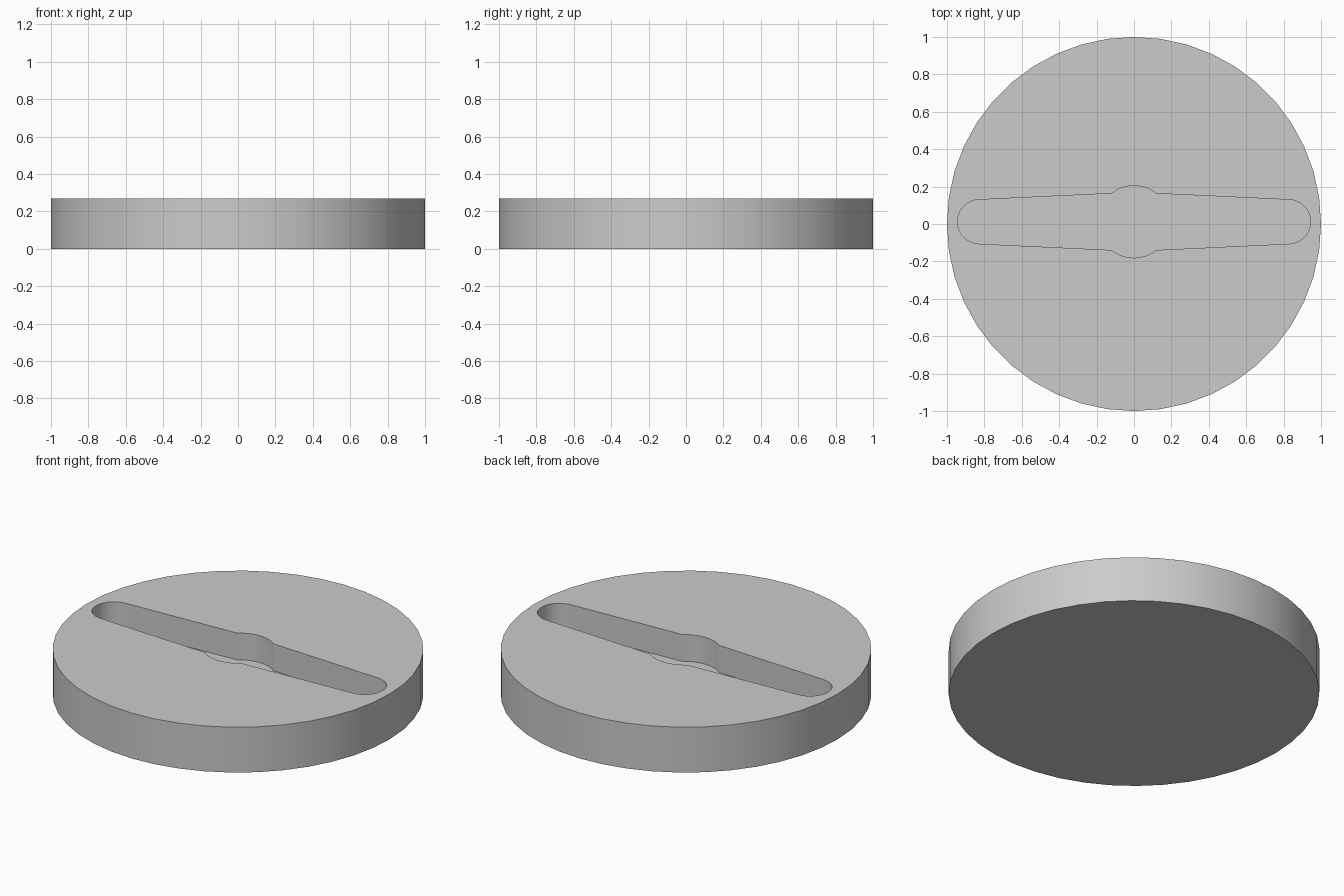
import bpy, bmesh
from math import sin, cos, pi, asin

if "Cube" in bpy.data.objects:
    bpy.data.objects.remove(bpy.data.objects["Cube"])

HEIGHT, FLOOR = 0.27, 0.11
SLOT_Y = 0.012          # slot centre line
HUB_R, HUB_HALF = 0.193, 0.12
END_R, END_X = 0.118, 0.826

grey = bpy.data.materials.new("light_grey")
grey.use_nodes = True
colour = (0.6, 0.6, 0.6, 1)
grey.diffuse_color = colour
grey.node_tree.nodes["Principled BSDF"].inputs["Base Color"].default_value = colour


def arc(cx, cy, r, start, end, steps):
    """Points along a circular arc, both ends included."""
    angles = [start + (end - start) * i / steps for i in range(steps + 1)]
    return [(cx + r * cos(a), cy + r * sin(a)) for a in angles]


def ring(bm, points, z):
    """Closed loop of vertices and edges at one height."""
    verts = [bm.verts.new((x, y, z)) for x, y in points]
    edges = [bm.edges.new((v, verts[i - 1])) for i, v in enumerate(verts)]
    return verts, edges


def wall(bm, low, high):
    for i in range(len(low)):
        bm.faces.new((low[i - 1], low[i], high[i], high[i - 1]))


# Slot outline: round ends, tapering arms and a round hub
spread = asin(HUB_HALF / HUB_R)
slot = arc(END_X, SLOT_Y, END_R, -pi / 2, pi / 2, 16)
slot += arc(0, SLOT_Y, HUB_R, pi / 2 - spread, pi / 2 + spread, 10)
slot += [(-x, 2 * SLOT_Y - y) for x, y in slot]
rim = arc(0, 0, 1, 0, 2 * pi, 44)[:-1]

# Disc with the slot sunk into its top
bm = bmesh.new()
rim_low, _ = ring(bm, rim, 0)
rim_high, rim_edges = ring(bm, rim, HEIGHT)
slot_low, floor_edges = ring(bm, slot, FLOOR)
slot_high, slot_edges = ring(bm, slot, HEIGHT)
wall(bm, rim_low, rim_high)
wall(bm, slot_low, slot_high)
bm.faces.new(rim_low)
bmesh.ops.triangle_fill(bm, edges=floor_edges, use_beauty=True, normal=(0, 0, 1))
bmesh.ops.triangle_fill(bm, edges=rim_edges + slot_edges, use_beauty=True, normal=(0, 0, 1))
bmesh.ops.recalc_face_normals(bm, faces=bm.faces[:])

mesh = bpy.data.meshes.new("slotted_disc")
bm.to_mesh(mesh)
bm.free()
mesh.materials.append(grey)
disc = bpy.data.objects.new("slotted_disc", mesh)
bpy.context.collection.objects.link(disc)

# Smooth walls, sharp rims
bpy.ops.object.select_all(action="DESELECT")
disc.select_set(True)
bpy.context.view_layer.objects.active = disc
bpy.ops.object.shade_smooth_by_angle(angle=pi / 7)
